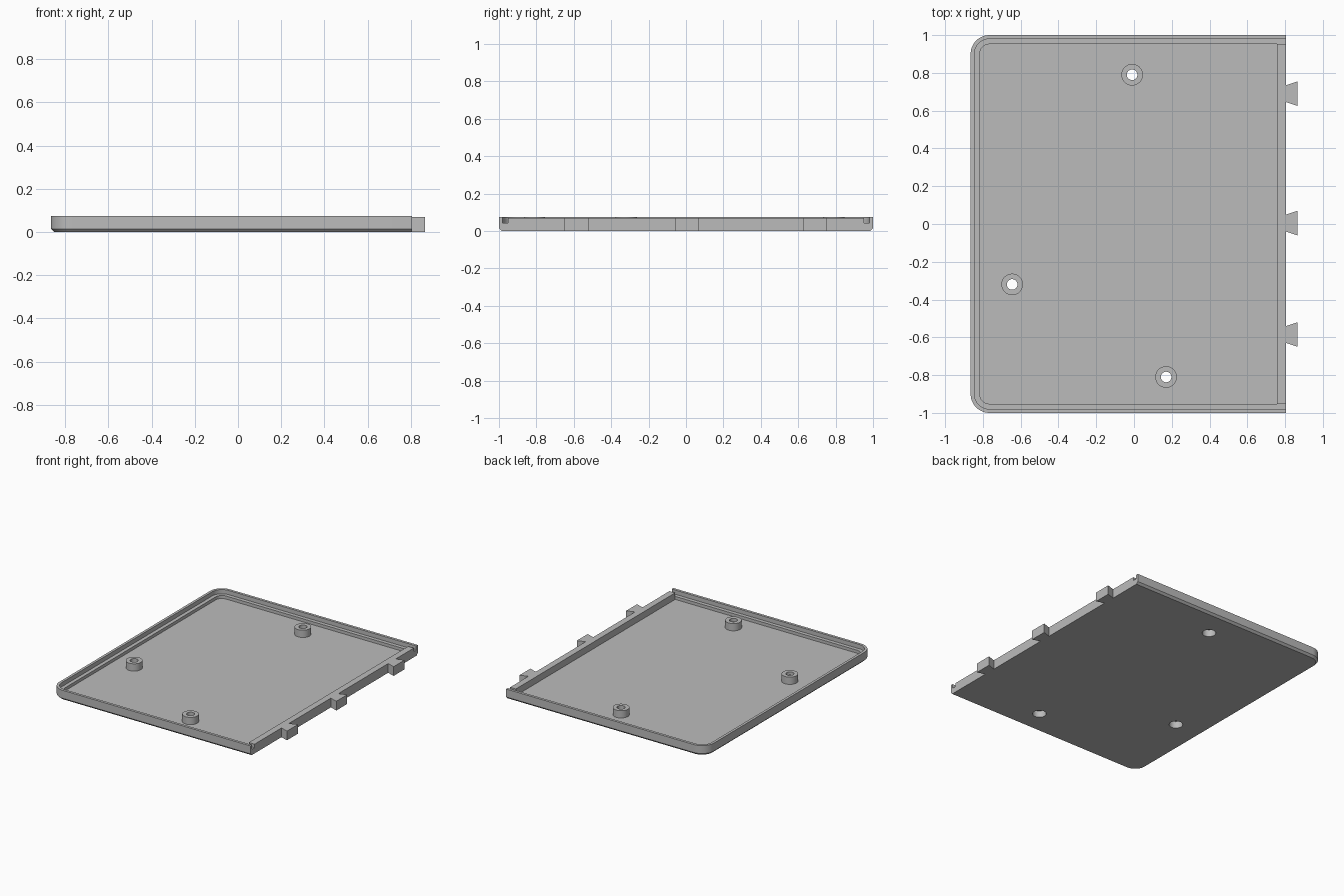
import bpy
import bmesh
import math

if "Cube" in bpy.data.objects:
    bpy.data.objects.remove(bpy.data.objects["Cube"], do_unlink=True)

LEFT, RIGHT, HALF = -0.865, 0.805, 1.0     # plate limits
CORNER, HEIGHT, FLOOR = 0.1, 0.075, 0.02
LIP, INNER, LEDGE_Z = 0.02, 0.048, 0.043   # rim steps
WALL_TOP = 0.07
BOSSES = [(-0.01, 0.79), (-0.645, -0.32), (0.17, -0.81)]

grey = bpy.data.materials.new("plain grey")
grey.use_nodes = True
colour = (0.5, 0.5, 0.5, 1)
grey.diffuse_color = colour
grey.node_tree.nodes["Principled BSDF"].inputs["Base Color"].default_value = colour


def finish(name, bm):
    bmesh.ops.recalc_face_normals(bm, faces=bm.faces)
    mesh = bpy.data.meshes.new(name)
    bm.to_mesh(mesh)
    bm.free()
    mesh.materials.append(grey)
    obj = bpy.data.objects.new(name, mesh)
    bpy.context.collection.objects.link(obj)
    return obj


def activate(obj):
    bpy.ops.object.select_all(action="DESELECT")
    obj.select_set(True)
    bpy.context.view_layer.objects.active = obj


def loft(name, rings):
    """Solid through rings of (outline, z), capped at both ends."""
    bm = bmesh.new()
    loops = [[bm.verts.new((x, y, z)) for x, y in pts] for pts, z in rings]
    n = len(loops[0])
    for a, b in zip(loops, loops[1:]):
        for i in range(n):
            j = (i + 1) % n
            bm.faces.new((a[i], a[j], b[j], b[i]))
    bm.faces.new(loops[0])
    bm.faces.new(loops[-1])
    return finish(name, bm)


def outline(inset, right=RIGHT, steps=12):
    """Plate outline with two rounded corners on the -x side."""
    r = CORNER - inset
    cx, cy = LEFT + CORNER, HALF - CORNER
    top = []
    for i in range(steps + 1):
        a = math.pi / 2 * (1 + i / steps)
        top.append((cx + r * math.cos(a), cy + r * math.sin(a)))
    bottom = [(x, -y) for x, y in reversed(top)]
    return [(right, HALF - inset)] + top + bottom + [(right, inset - HALF)]


def circle(x, y, r, n=48):
    return [(x + r * math.cos(math.tau * i / n), y + r * math.sin(math.tau * i / n))
            for i in range(n)]


def cut(target, cutter):
    cutter.hide_render = True
    mod = target.modifiers.new("cut", "BOOLEAN")
    mod.operation, mod.solver, mod.object = "DIFFERENCE", "EXACT", cutter
    activate(target)
    bpy.ops.object.modifier_apply(modifier=mod.name)
    bpy.data.objects.remove(cutter, do_unlink=True)


# Tray with chamfered lower edge, stepped rim and screw openings
tray = loft("tray", [(outline(0.015), 0), (outline(0), 0.015), (outline(0), HEIGHT)])
cut(tray, loft("rim_cutter", [(outline(LIP, 0.95), LEDGE_Z), (outline(LIP, 0.95), 0.2)]))
pocket = outline(INNER, RIGHT - INNER)
cut(tray, loft("pocket_cutter", [(pocket, FLOOR), (pocket, 0.2)]))
for x, y in BOSSES:
    hole = circle(x, y, 0.047)
    cut(tray, loft("hole_cutter", [(hole, -0.1), (hole, 0.1)]))

# Straight wall along the joining edge
wy = HALF - INNER
wall = [(RIGHT - INNER, -wy), (RIGHT, -wy), (RIGHT, wy), (RIGHT - INNER, wy)]
loft("joining_wall", [(wall, LEDGE_Z), (wall, WALL_TOP)])

# Dovetail tabs
for i, y in enumerate((0.69, 0.005, -0.585)):
    tab = [(RIGHT, y - 0.045), (0.865, y - 0.065), (0.865, y + 0.065), (RIGHT, y + 0.045)]
    loft(f"dovetail_tab_{i + 1}", [(tab, 0), (tab, WALL_TOP)])

# Hollow screw bosses, counterbored from below
for i, (x, y) in enumerate(BOSSES):
    profile = [(0.057, FLOOR), (0.057, HEIGHT), (0.028, HEIGHT),
               (0.028, 0.05), (0.047, 0.05), (0.047, FLOOR)]
    bm = bmesh.new()
    rings = [[bm.verts.new((px, py, z)) for px, py in circle(x, y, r)] for r, z in profile]
    for a, b in zip(rings, rings[1:] + rings[:1]):
        for k in range(len(a)):
            j = (k + 1) % len(a)
            bm.faces.new((a[k], a[j], b[j], b[k]))
    activate(finish(f"screw_boss_{i + 1}", bm))
    bpy.ops.object.shade_smooth_by_angle(angle=math.radians(30))

activate(tray)
bpy.ops.object.shade_smooth_by_angle(angle=math.radians(30))
